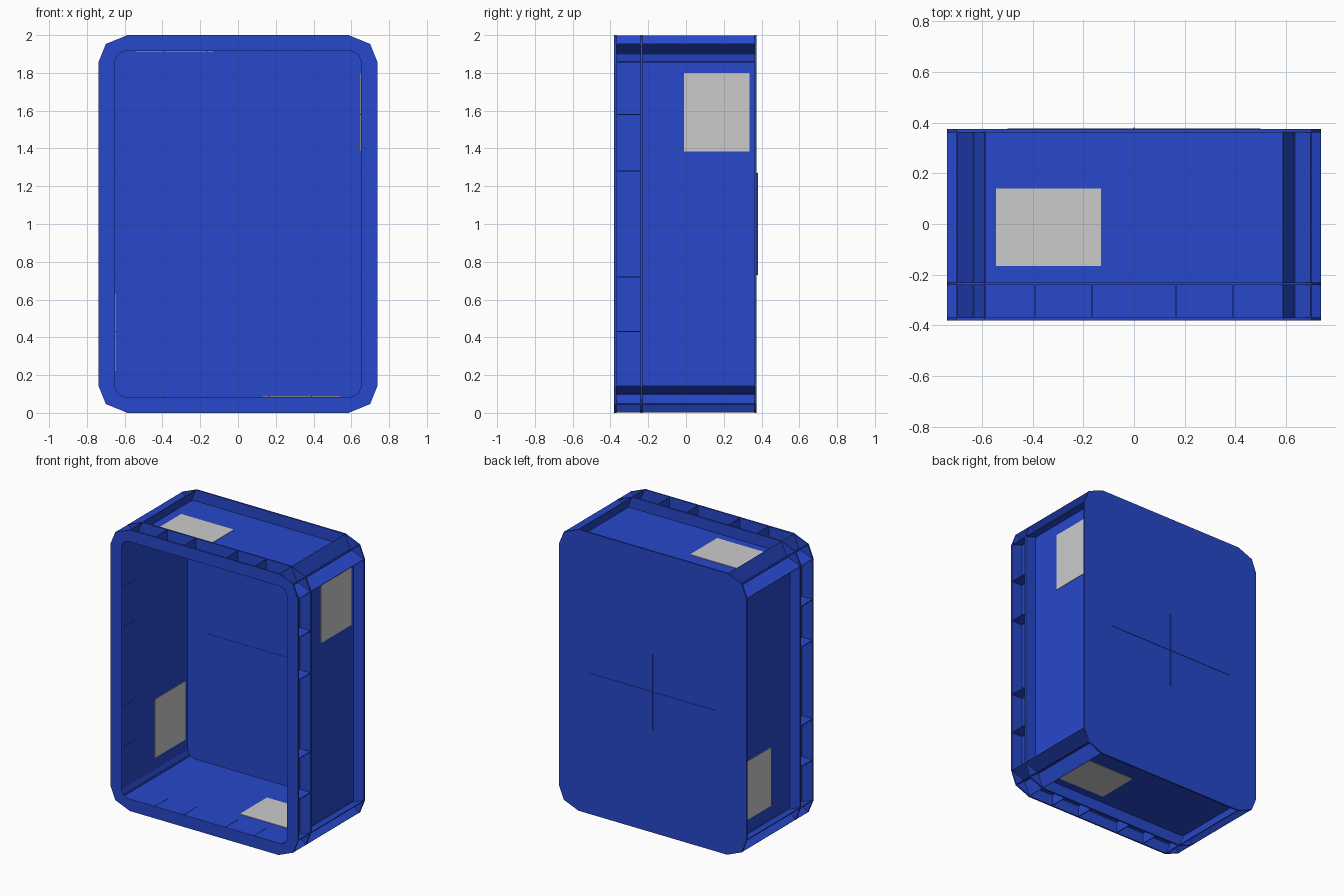
import bpy, bmesh
from mathutils import Vector

if "Cube" in bpy.data.objects:
    bpy.data.objects.remove(bpy.data.objects["Cube"])

H = 1.0  # mid height of the crate


def material(name, rgb):
    m = bpy.data.materials.new(name)
    m.diffuse_color = (*rgb, 1)
    m.use_nodes = True
    m.node_tree.nodes["Principled BSDF"].inputs["Base Color"].default_value = m.diffuse_color
    return m


BLUE = material("blue_plastic", (0.02, 0.065, 0.6))


def loop(corner):
    """Mirror three points of one corner into a closed 12 point outline (x, z)."""
    c = list(corner)
    return (c + [(x, -z) for x, z in c[::-1]]
            + [(-x, -z) for x, z in c] + [(-x, z) for x, z in c[::-1]])


OUTER = loop([(0.585, 1.0), (0.70, 0.953), (0.738, 0.858)])
INNER = loop([(0.60, 0.915), (0.635, 0.90), (0.65, 0.865)])
SKIN = loop([(0.602, 0.921), (0.639, 0.905), (0.656, 0.867)])


def finish(name, bm, mat=BLUE):
    bmesh.ops.recalc_face_normals(bm, faces=bm.faces)
    me = bpy.data.meshes.new(name)
    bm.to_mesh(me)
    bm.free()
    ob = bpy.data.objects.new(name, me)
    bpy.context.collection.objects.link(ob)
    if mat:
        me.materials.append(mat)
    return ob


def ring(name, outer, inner, y0, y1):
    """Closed frame between two outlines, extruded along y."""
    bm = bmesh.new()
    rows = [[bm.verts.new((x, y, z + H)) for x, z in pts]
            for pts, y in ((outer, y0), (outer, y1), (inner, y1), (inner, y0))]
    n = len(outer)
    for a, b in zip(rows, rows[1:] + rows[:1]):
        for i in range(n):
            j = (i + 1) % n
            bm.faces.new((a[i], a[j], b[j], b[i]))
    return finish(name, bm)


def plate(name, pts, y0, y1):
    bm = bmesh.new()
    a, b = [[bm.verts.new((x, y, z + H)) for x, z in pts] for y in (y0, y1)]
    bm.faces.new(a)
    bm.faces.new(b[::-1])
    for i in range(len(pts)):
        j = (i + 1) % len(pts)
        bm.faces.new((a[i], b[i], b[j], a[j]))
    return finish(name, bm)


def box(name, lo, hi, mat=BLUE):
    bm = bmesh.new()
    bmesh.ops.create_cube(bm, size=1)
    lo, hi = Vector(lo), Vector(hi)
    for v in bm.verts:
        v.co = (lo + hi) / 2 + v.co * (hi - lo)
    return finish(name, bm, mat)


def fin(name, p, q, t=0.006):
    """Thin fin from p to q in the x-z plane, running the depth of the crate."""
    p, q = Vector(p), Vector(q)
    d = (q - p).normalized()
    n = Vector((-d.y, d.x)) * t / 2
    return plate(name, [p + n, q + n, q - n, p - n], -0.375, 0.365)


# Tub walls, rims and closed back
ring("tub_walls", SKIN, INNER, -0.378, 0.368)
ring("front_rim", OUTER, INNER, -0.38, -0.369)
ring("second_rim", OUTER, INNER, -0.241, -0.23)
plate("back_panel", OUTER, 0.362, 0.374)

# Corner fins: three radiating from every corner
for sx in (1, -1):
    for sz in (1, -1):
        for ex, ez in ((0.587, 0.998), (0.699, 0.952), (0.737, 0.858)):
            fin("corner_fin", (sx * 0.632, sz * 0.90), (sx * ex, sz * ez))

# Ribs between the two rims
for s in (1, -1):
    for x in (-0.39, -0.165, 0.165, 0.39):
        z0, z1 = sorted((s * 0.913, s * 0.998))
        box("end_rib", (x - 0.003, -0.372, z0 + H), (x + 0.003, -0.236, z1 + H))
    for z in (-0.57, -0.28, 0.28, 0.58 if s > 0 else 0.57):
        x0, x1 = sorted((s * 0.648, s * 0.737))
        box("side_rib", (x0, -0.372, z + H - 0.003), (x1, -0.236, z + H + 0.003))

# Slight raised cross at the centre of the back
box("back_cross_wide", (-0.5, 0.36, H - 0.002), (0.5, 0.377, H + 0.002))
box("back_cross_tall", (-0.002, 0.36, H - 0.27), (0.002, 0.38, H + 0.27))

# Blank grey label panels on the four walls
box("right_label", (0.646, -0.01, 1.385), (0.660, 0.335, 1.80), None)
box("left_label", (-0.660, -0.01, 0.22), (-0.646, 0.335, 0.635), None)
box("top_label", (-0.545, -0.165, 1.911), (-0.13, 0.14, 1.925), None)
box("bottom_label", (0.13, -0.165, 0.075), (0.545, 0.14, 0.089), None)
